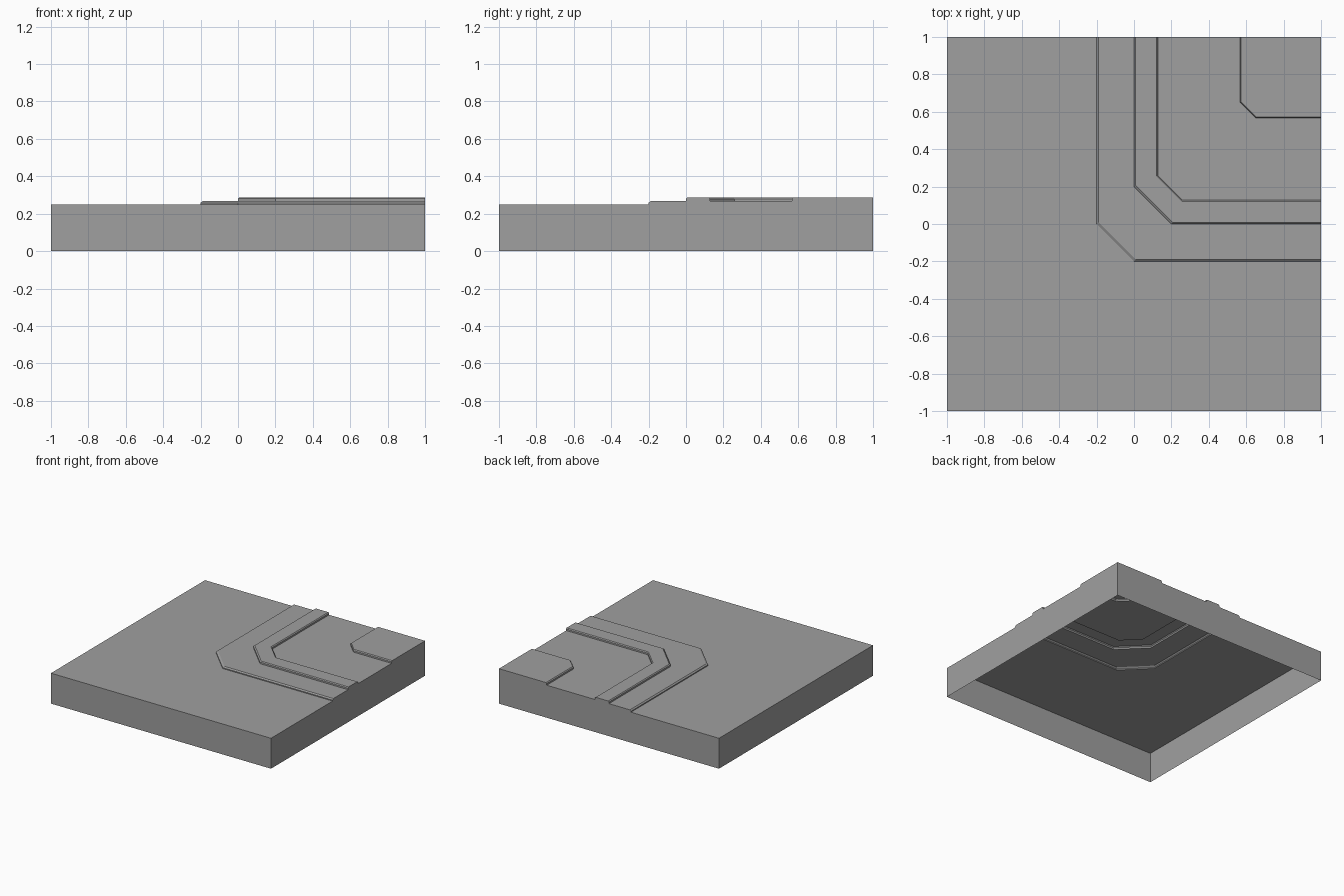
import bpy
import bmesh

cube = bpy.data.objects.get("Cube")
if cube:
    bpy.data.objects.remove(cube, do_unlink=True)


def make_material(name, value):
    mat = bpy.data.materials.new(name)
    mat.use_nodes = True
    color = (value, value, value, 1)
    mat.diffuse_color = color
    mat.node_tree.nodes["Principled BSDF"].inputs["Base Color"].default_value = color
    return mat


# Nested corner contours: offset from centre, corner cut, height
ground, pavement, kerb = 0.25, 0.267, 0.287
contours = [
    (-1, 0, ground),
    (-0.2, 0.2, ground), (-0.2, 0.2, 0.258), (-0.19, 0.2, pavement),
    (0, 0.2, pavement), (0, 0.2, 0.28), (0.007, 0.2, kerb),
    (0.121, 0.135, kerb), (0.128, 0.13, 0.28), (0.128, 0.13, pavement),
    (0.566, 0.087, pavement), (0.566, 0.087, 0.28), (0.573, 0.08, kerb),
    (1, 0, kerb),
]

bm = bmesh.new()
known = {}


def vert(x, y, z):
    key = (round(x, 4), round(y, 4), round(z, 4))
    if key not in known:
        known[key] = bm.verts.new(key)
    return known[key]


def face(verts):
    verts = list(dict.fromkeys(verts))
    if len(verts) > 2:
        bm.faces.new(verts)


# Top surface: strips between neighbouring contours
paths = [[vert(o, 1, z), vert(o, o + c, z), vert(o + c, o, z), vert(1, o, z)]
         for o, c, z in contours]
for outer, inner in zip(paths, paths[1:]):
    for i in range(3):
        face([outer[i], outer[i + 1], inner[i + 1], inner[i]])

# Side walls down to the open underside
back_left, front_left = vert(-1, 1, 0), vert(-1, -1, 0)
front_right, back_right = vert(1, -1, 0), vert(1, 1, 0)
face([front_right, back_right] + [p[3] for p in reversed(paths)])
face([back_right, back_left] + [p[0] for p in paths])
face([front_left, front_right, paths[0][3], paths[0][1]])
face([back_left, front_left, paths[0][1], paths[0][0]])

mesh = bpy.data.meshes.new("stepped_corner_tile")
bm.to_mesh(mesh)
bm.free()
mesh.materials.append(make_material("grey", 0.35))
tile = bpy.data.objects.new("stepped_corner_tile", mesh)
bpy.context.collection.objects.link(tile)
